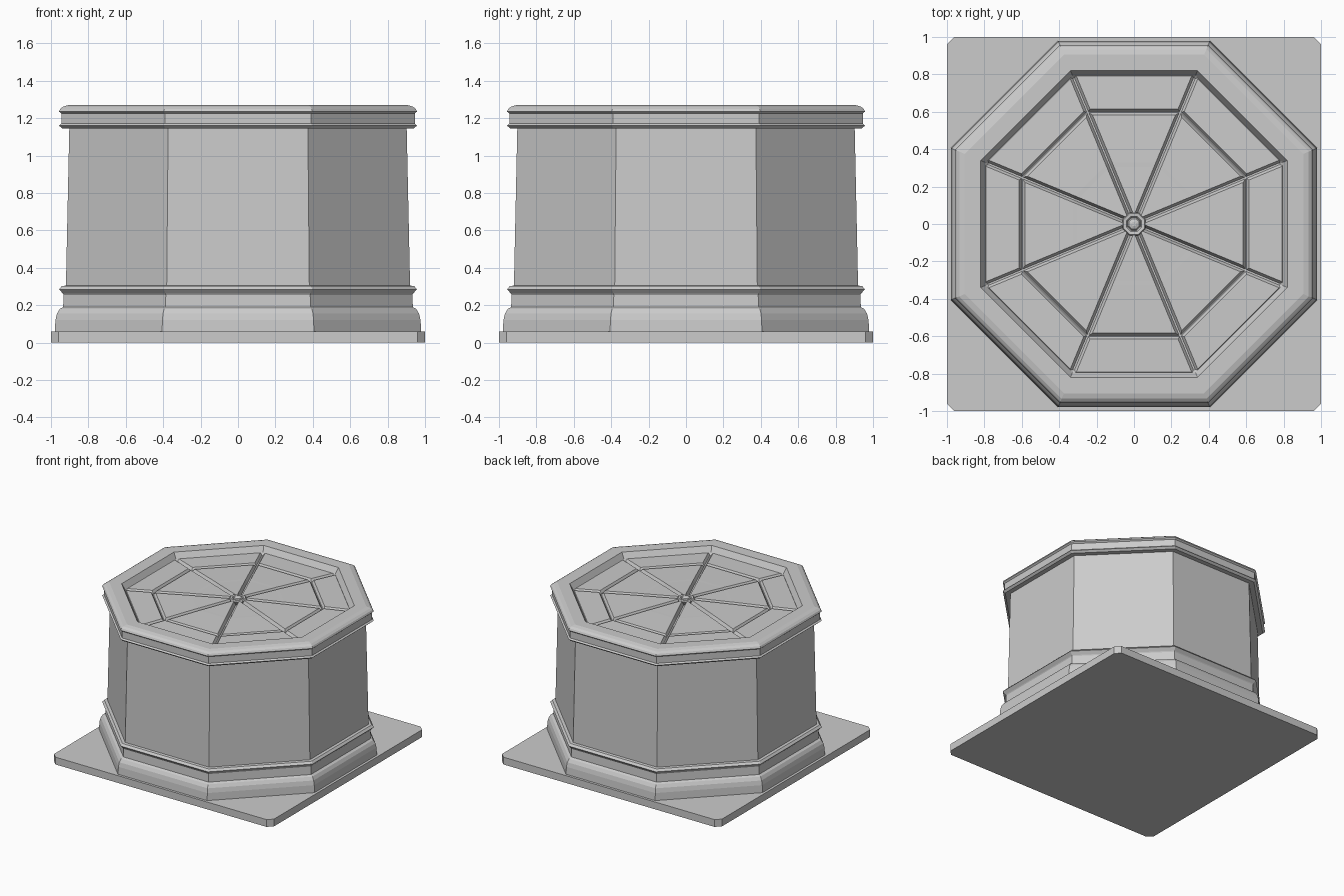
import bpy, bmesh, math
from mathutils import Matrix

if "Cube" in bpy.data.objects:
    bpy.data.objects.remove(bpy.data.objects["Cube"])

STONE = bpy.data.materials.new("grey stone")
STONE.diffuse_color = (0.60, 0.60, 0.60, 1)
STONE.use_nodes = True
STONE.node_tree.nodes["Principled BSDF"].inputs["Base Color"].default_value = STONE.diffuse_color
T = math.tan(math.pi / 8)


def finish(name, bm):
    bmesh.ops.recalc_face_normals(bm, faces=bm.faces)
    me = bpy.data.meshes.new(name)
    bm.to_mesh(me)
    bm.free()
    me.materials.append(STONE)
    ob = bpy.data.objects.new(name, me)
    bpy.context.collection.objects.link(ob)
    return ob


def octagon_lathe(name, profile):
    """Stack octagonal rings; each profile point is (apothem, z). Ends are capped."""
    bm = bmesh.new()
    rings = []
    for a, z in profile:
        r = a / math.cos(math.pi / 8)
        rings.append([bm.verts.new((r * math.cos((i + .5) * math.pi / 4),
                                    r * math.sin((i + .5) * math.pi / 4), z)) for i in range(8)])
    for lo, hi in zip(rings, rings[1:]):
        for i in range(8):
            j = (i + 1) % 8
            bm.faces.new((lo[i], lo[j], hi[j], hi[i]))
    bm.faces.new(rings[0])
    bm.faces.new(rings[-1])
    return finish(name, bm)


def panel_ring(name, sections, floor, slope=0.014, gap=0.018):
    """Eight raised lid panels with sloped edges, parted by grooves.
    Sections run outward as (apothem, top height)."""
    bm = bmesh.new()
    for k in range(8):
        rot = Matrix.Rotation(k * math.pi / 4, 4, 'Z')

        def pair(a, z, offset):
            w = max(a * T - offset / math.cos(math.pi / 8), 0.001)
            return [bm.verts.new(rot @ v) for v in
                    (Matrix.Translation((a, -w, z)).translation,
                     Matrix.Translation((a, w, z)).translation)]

        tops = [pair(a, z, gap) for a, z in sections]
        feet = [pair(a + (-slope if i == 0 else slope if i == len(sections) - 1 else 0),
                     floor, gap - slope) for i, (a, z) in enumerate(sections)]
        for i in range(len(sections) - 1):
            bm.faces.new((tops[i][0], tops[i + 1][0], tops[i + 1][1], tops[i][1]))
            for s in (0, 1):
                bm.faces.new((feet[i][s], feet[i + 1][s], tops[i + 1][s], tops[i][s]))
        for i in (0, -1):
            bm.faces.new((feet[i][0], feet[i][1], tops[i][1], tops[i][0]))
    return finish(name, bm)


# Square plinth with clipped corners
bm = bmesh.new()
c = 0.96
outline = [(1, -c), (1, c), (c, 1), (-c, 1), (-1, c), (-1, -c), (-c, -1), (c, -1)]
face = bm.faces.new([bm.verts.new((x, y, 0)) for x, y in outline])
top = bmesh.ops.extrude_face_region(bm, geom=[face])["geom"]
bmesh.ops.translate(bm, vec=(0, 0, 0.06),
                    verts=[g for g in top if isinstance(g, bmesh.types.BMVert)])
finish("plinth", bm)

# Octagonal drum: base moulding, tapered wall, rim moulding and recessed lid floor
octagon_lathe("drum", [
    (0.98, 0.055), (0.976, 0.12), (0.968, 0.155), (0.953, 0.18), (0.935, 0.19),
    (0.932, 0.255), (0.936, 0.262), (0.957, 0.285), (0.942, 0.302), (0.92, 0.305),
    (0.902, 1.145), (0.94, 1.145), (0.957, 1.16), (0.945, 1.17),
    (0.945, 1.225), (0.957, 1.235), (0.95, 1.25), (0.934, 1.262), (0.905, 1.27),
    (0.82, 1.27), (0.795, 1.225), (0.78, 1.208)])

# Lid panels
panel_ring("outer_lid_panels", [(0.615, 1.230), (0.79, 1.226)], 1.207)
panel_ring("inner_lid_panels",
           [(0.05, 1.241), (0.305, 1.236), (0.33, 1.236), (0.583, 1.229)], 1.207)

# Small finial in the middle of the lid
octagon_lathe("lid_finial", [(0.05, 1.207), (0.062, 1.238), (0.055, 1.248), (0.04, 1.246),
                             (0.034, 1.238), (0.028, 1.25), (0.012, 1.256)])
